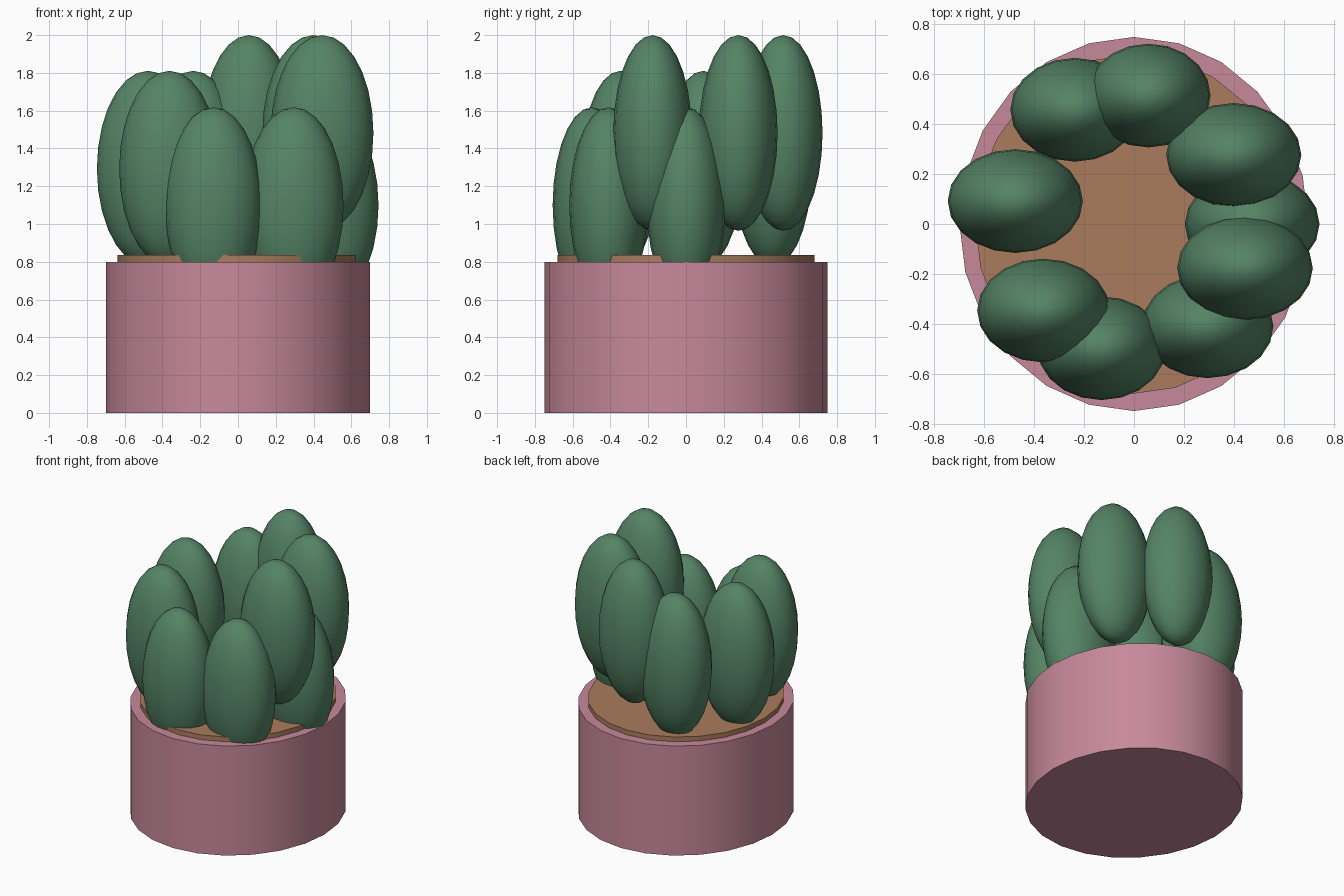
import bpy
from math import radians

if "Cube" in bpy.data.objects:
    bpy.data.objects.remove(bpy.data.objects["Cube"])


def material(name, color):
    m = bpy.data.materials.new(name)
    m.diffuse_color = (*color, 1)
    m.use_nodes = True
    m.node_tree.nodes["Principled BSDF"].inputs["Base Color"].default_value = m.diffuse_color
    return m


PINK = material("pink_clay", (0.57, 0.25, 0.33))
BROWN = material("brown_soil", (0.40, 0.20, 0.11))
GREEN = material("green_leaf", (0.09, 0.23, 0.13))


def finish(name, scale, mat):
    ob = bpy.context.object
    ob.name = name
    ob.scale = scale
    bpy.ops.object.transform_apply(location=False, rotation=False, scale=True)
    ob.data.materials.append(mat)
    bpy.ops.object.shade_smooth_by_angle(angle=radians(35))


def disc(name, rx, ry, z0, z1, mat):
    bpy.ops.mesh.primitive_cylinder_add(
        vertices=24, radius=1, depth=1, location=(0, 0, (z0 + z1) / 2))
    finish(name, (rx, ry, z1 - z0), mat)


# Pot and soil
disc("pot", 0.70, 0.75, 0, 0.80, PINK)
disc("soil", 0.637, 0.68, 0.76, 0.835, BROWN)

# Three tiers of plump leaves: centre height, then (x, y, half width)
tiers = [
    (1.10, [(0.474, 0.0, 0.27), (-0.13, -0.498, 0.257), (0.295, -0.41, 0.264)]),
    (1.293, [(-0.237, 0.458, 0.259), (-0.476, 0.092, 0.271), (-0.363, -0.347, 0.266)]),
    (1.482, [(0.058, 0.515, 0.249), (0.40, 0.277, 0.271), (0.445, -0.177, 0.272)]),
]
number = 1
for z, leaves in tiers:
    for x, y, half in leaves:
        bpy.ops.mesh.primitive_uv_sphere_add(
            segments=20, ring_count=14, radius=1, location=(x, y, z))
        finish(f"leaf_{number}", (half, 0.208, 0.518), GREEN)
        number += 1
